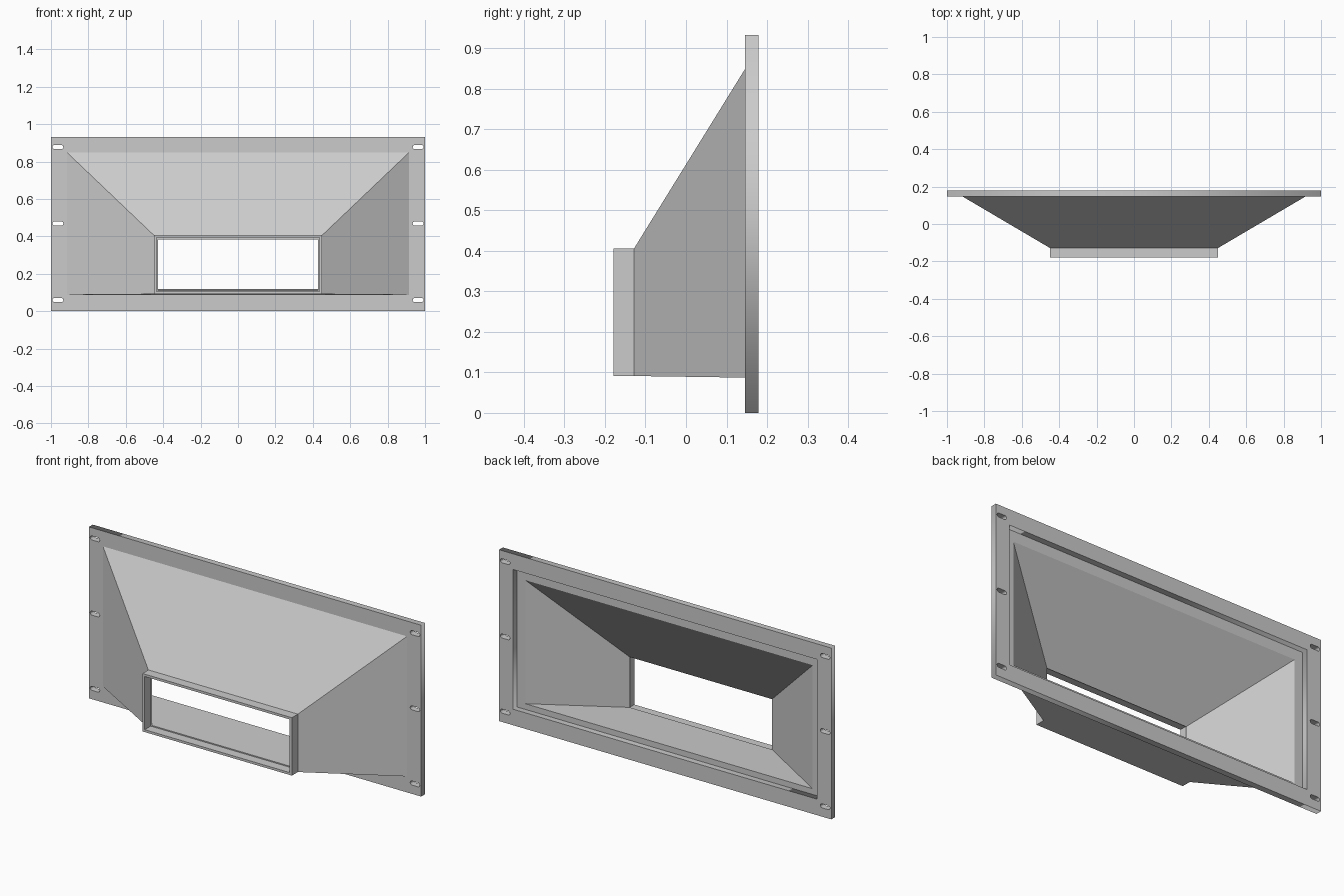
import bpy, bmesh, math

if "Cube" in bpy.data.objects:
    bpy.data.objects.remove(bpy.data.objects["Cube"])


def ring_loft(name, rings):
    """Closed shell swept through rectangles (half_width, z_low, z_high, y)."""
    bm = bmesh.new()
    loops = [[bm.verts.new(p) for p in
              ((-w, y, z0), (w, y, z0), (w, y, z1), (-w, y, z1))]
             for w, z0, z1, y in rings]
    for a, b in zip(loops, loops[1:] + loops[:1]):
        for i in range(4):
            j = (i + 1) % 4
            bm.faces.new((a[i], a[j], b[j], b[i]))
    bmesh.ops.recalc_face_normals(bm, faces=bm.faces)
    mesh = bpy.data.meshes.new(name)
    bm.to_mesh(mesh)
    bm.free()
    obj = bpy.data.objects.new(name, mesh)
    bpy.context.collection.objects.link(obj)
    return obj


def add_outline(curve, points):
    spline = curve.splines.new('POLY')
    spline.points.add(len(points) - 1)
    for p, (x, z) in zip(spline.points, points):
        p.co = (x, z, 0, 1)
    spline.use_cyclic_u = True


def rect(w, z0, z1):
    return [(-w, z0), (w, z0), (w, z1), (-w, z1)]


def slot(cx, cz, half=0.029, r=0.011, n=8):
    pts = []
    for side, start in ((1, -math.pi / 2), (-1, math.pi / 2)):
        for i in range(n + 1):
            a = start + math.pi * i / n
            pts.append((cx + side * (half - r) + r * math.cos(a),
                        cz + r * math.sin(a)))
    return pts


# Mounting flange: flat plate with a large opening and six bolt slots
curve = bpy.data.curves.new("mounting_flange", 'CURVE')
curve.dimensions = '2D'
curve.fill_mode = 'BOTH'
curve.extrude = 0.0165
add_outline(curve, rect(1.0, 0.0, 0.932))
add_outline(curve, rect(0.915, 0.087, 0.847))
for sx in (-1, 1):
    for z in (0.059, 0.468, 0.877):
        add_outline(curve, slot(sx * 0.963, z))
flange = bpy.data.objects.new("mounting_flange", curve)
flange.rotation_euler.x = math.pi / 2
flange.location.y = 0.1625
bpy.context.collection.objects.link(flange)
bpy.context.view_layer.objects.active = flange
flange.select_set(True)
bpy.ops.object.convert(target='MESH')

# Funnel: tapering duct with wall thickness and a flat rim at the wide end
ring_loft("funnel", [
    (0.915, 0.087, 0.849, 0.146),
    (0.450, 0.091, 0.406, -0.128),
    (0.428, 0.110, 0.384, -0.128),
    (0.865, 0.118, 0.790, 0.146),
])

# Throat collar: straight rectangular spigot at the narrow end
ring_loft("throat_collar", [
    (0.450, 0.091, 0.406, -0.128),
    (0.450, 0.091, 0.406, -0.179),
    (0.436, 0.104, 0.393, -0.179),
    (0.436, 0.104, 0.393, -0.128),
])
